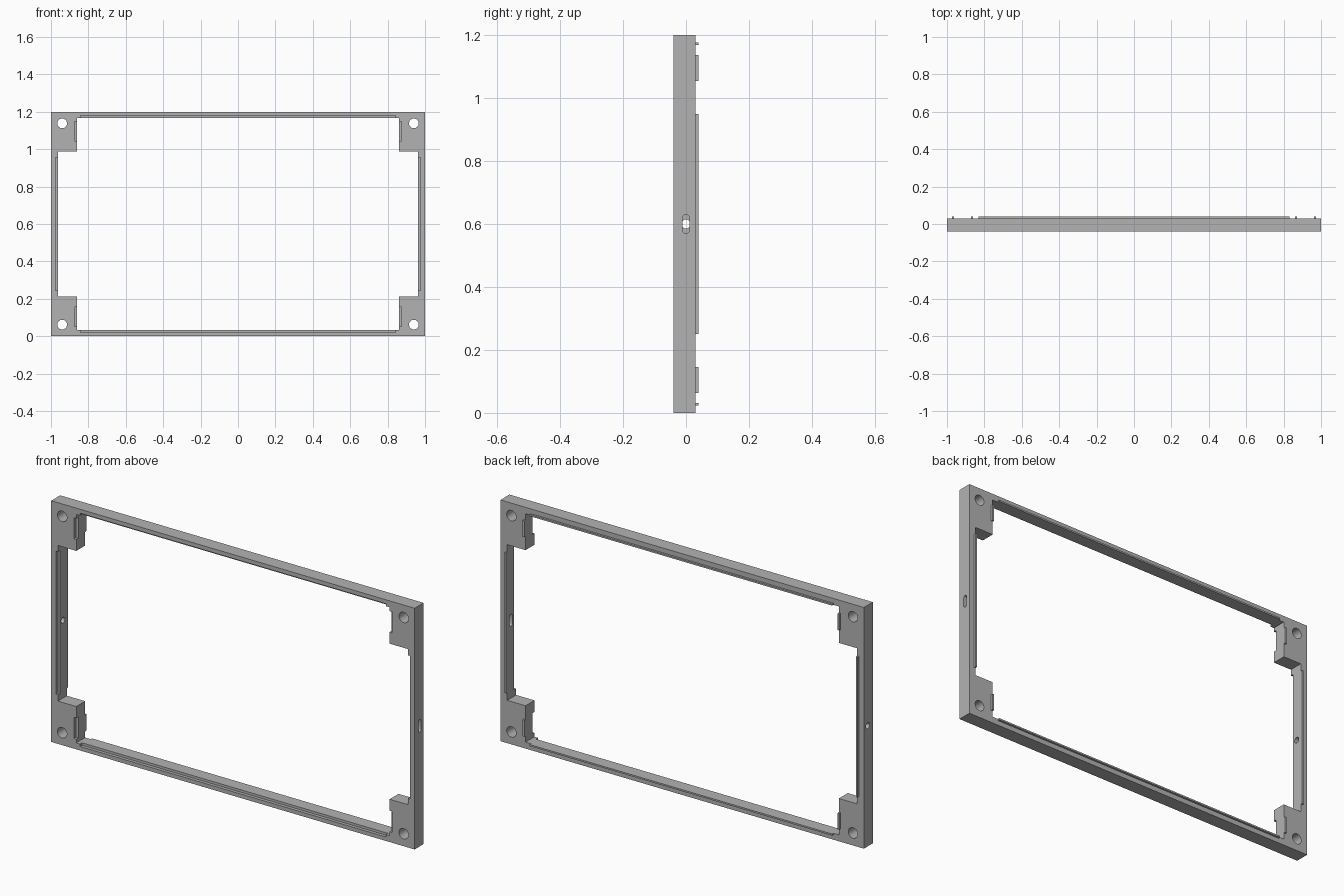
import bpy
import bmesh
from mathutils import Matrix

if "Cube" in bpy.data.objects:
    bpy.data.objects.remove(bpy.data.objects["Cube"], do_unlink=True)

grey = bpy.data.materials.new("plain_grey")
grey.use_nodes = True
colour = (0.45, 0.45, 0.45, 1)
grey.diffuse_color = colour
grey.node_tree.nodes["Principled BSDF"].inputs["Base Color"].default_value = colour

FRONT, BACK, LIP = -0.04, 0.03, 0.04   # depth planes
GROOVE = 0.016                         # depth of the front rebates
MID = 0.6                              # middle height


def finish(name, bm):
    mesh = bpy.data.meshes.new(name)
    bm.to_mesh(mesh)
    bm.free()
    mesh.materials.append(grey)
    obj = bpy.data.objects.new(name, mesh)
    bpy.context.collection.objects.link(obj)
    return obj


def box(name, x, y, z):
    """Box between pairs of limits on each axis."""
    bm = bmesh.new()
    size = [abs(b - a) for a, b in (x, y, z)]
    mid = [(a + b) / 2 for a, b in (x, y, z)]
    bmesh.ops.create_cube(bm, size=1, matrix=Matrix.Translation(mid) @ Matrix.Diagonal((*size, 1)))
    return finish(name, bm)


def rod(name, centre, radius, depth, axis, stretch=0):
    """Cylinder along an axis, optionally stretched upwards into a slot."""
    bm = bmesh.new()
    turn = Matrix.Rotation(1.5707963, 4, "X" if axis == "Y" else "Y")
    bmesh.ops.create_cone(bm, cap_ends=True, segments=32, radius1=radius, radius2=radius,
                          depth=depth, matrix=turn)
    for v in bm.verts:
        if abs(v.co.z) > 1e-5:
            v.co.z += stretch if v.co.z > 0 else -stretch
    bmesh.ops.translate(bm, verts=bm.verts, vec=centre)
    return finish(name, bm)


def cut(target, cutter):
    mod = target.modifiers.new("cut", "BOOLEAN")
    mod.operation = "DIFFERENCE"
    mod.solver = "EXACT"
    mod.object = cutter
    bpy.context.view_layer.objects.active = target
    bpy.ops.object.modifier_apply(modifier=mod.name)
    bpy.data.objects.remove(cutter, do_unlink=True)


# Frame with a cross-shaped opening that leaves four corner blocks
frame = box("frame", (-1, 1), (FRONT, BACK), (0, 1.2))
through = (-0.2, 0.2)
cut(frame, box("tall_opening", (-0.862, 0.862), through, (0.032, 1.168)))
cut(frame, box("wide_opening", (-0.963, 0.963), through, (0.213, 0.987)))

# Front rebates, back lips and corner holes, mirrored around the middle
groove_y = (-0.1, FRONT + GROOVE)
lip_y = (BACK, LIP)
for sx, side in ((-1, "right"), (1, "left")):
    cut(frame, box("side_groove", (sx * 0.9, sx * 0.975), groove_y, (0.244, 0.956)))
    box(side + "_lip", (sx * 0.963, sx * 0.972), lip_y, (0.251, 0.949))
    for sz, level in ((-1, "bottom"), (1, "top")):
        cut(frame, box("corner_groove", (sx * 0.8, sx * 0.875), groove_y,
                       (MID + sz * 0.444, MID + sz * 0.549)))
        box(f"{level}_{side}_corner_lip", (sx * 0.862, sx * 0.871), lip_y,
            (MID + sz * 0.455, MID + sz * 0.537))
        cut(frame, rod("screw_hole", (sx * 0.94, 0, MID + sz * 0.538), 0.026, 0.4, "Y"))

for sz, level in ((-1, "bottom"), (1, "top")):
    cut(frame, box("long_groove", (-0.842, 0.842), groove_y,
                   (MID + sz * 0.5, MID + sz * 0.58)))
    box(level + "_lip", (-0.832, 0.832), lip_y, (MID + sz * 0.568, MID + sz * 0.576))

# Slot through one side rail, small round hole through the other
cut(frame, rod("slot", (0.98, 0, MID), 0.0105, 0.2, "X", 0.02))
cut(frame, rod("round_hole", (-0.98, 0, MID), 0.0145, 0.2, "X"))

# Smooth the hole walls, keep all other edges sharp
bpy.ops.object.select_all(action="DESELECT")
frame.select_set(True)
bpy.context.view_layer.objects.active = frame
bpy.ops.object.shade_smooth_by_angle(angle=0.5)
